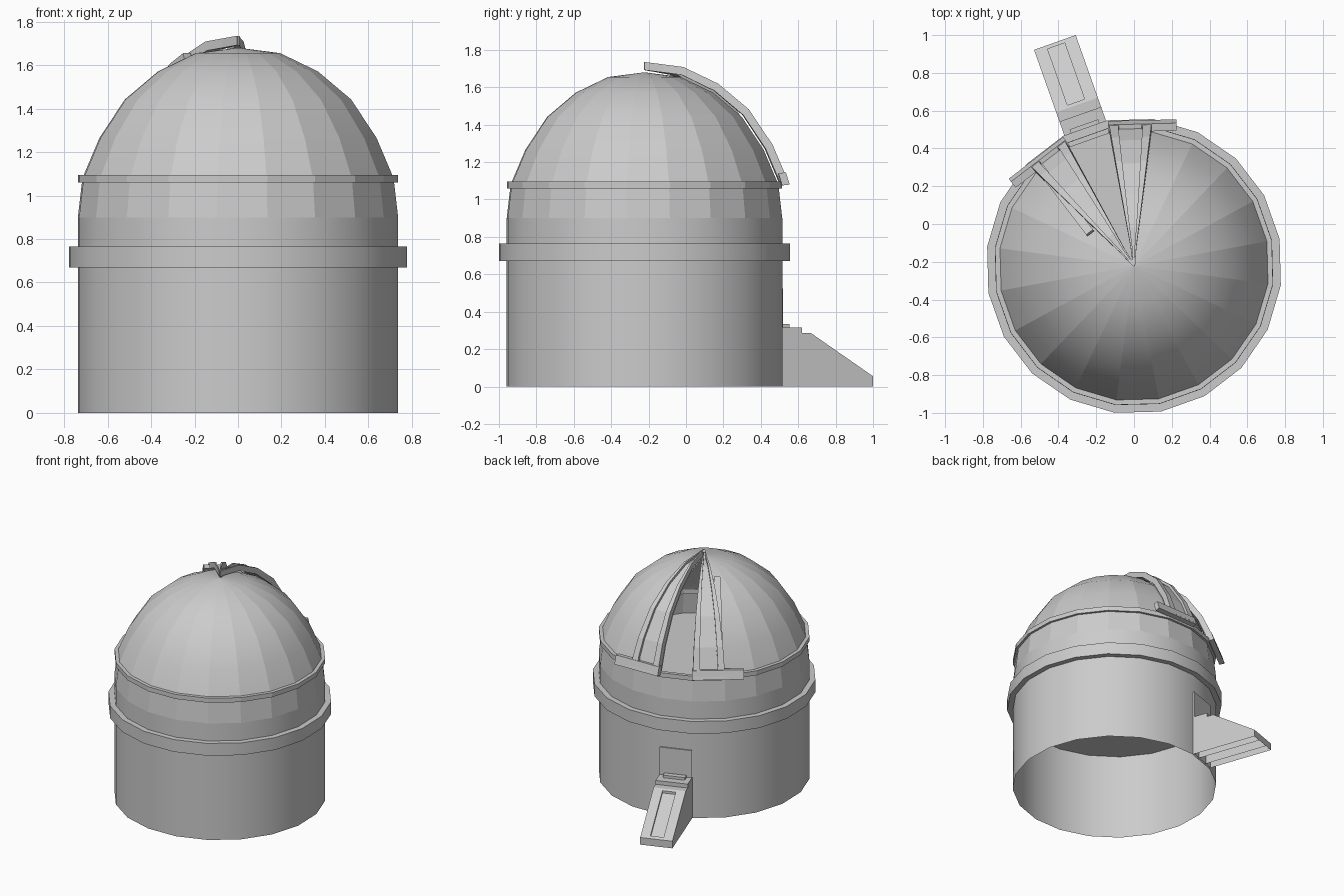
import bpy, bmesh, math
from mathutils import Matrix, Vector

if "Cube" in bpy.data.objects:
    bpy.data.objects.remove(bpy.data.objects["Cube"])

CY = -0.222                      # dome axis in y
SIDES, START = 20, 10.5          # facets and angle of first corner
COS9, TAN9 = math.cos(math.radians(9)), math.tan(math.radians(9))
DOME = [(0.722, 1.08), (0.643, 1.265), (0.525, 1.442), (0.371, 1.571), (0.196, 1.655), (0, 1.68)]

grey = bpy.data.materials.new("light_grey")
grey.diffuse_color = (0.6, 0.6, 0.6, 1)
grey.use_nodes = True
grey.node_tree.nodes["Principled BSDF"].inputs["Base Color"].default_value = grey.diffuse_color


def finish(name, bm, az=None, fix=True, open_base=False):
    bmesh.ops.remove_doubles(bm, verts=bm.verts, dist=1e-5)
    if fix:
        bmesh.ops.recalc_face_normals(bm, faces=bm.faces)
    if open_base:
        base = [f for f in bm.faces if all(v.co.z < 1e-4 for v in f.verts)]
        bmesh.ops.delete(bm, geom=base, context='FACES')
    rot = Matrix.Rotation(math.radians(az or 0), 4, 'Z')
    bm.transform(Matrix.Translation((0, CY, 0)) @ rot)
    me = bpy.data.meshes.new(name)
    bm.to_mesh(me)
    bm.free()
    me.materials.append(grey)
    ob = bpy.data.objects.new(name, me)
    bpy.context.collection.objects.link(ob)
    return ob


def revolve(name, profile, skip=()):
    """Twenty-sided lathe; skip is a list of (profile step, facet) to leave open."""
    bm = bmesh.new()
    rows = []
    for r, z in profile:
        rows.append([bm.verts.new((r * math.cos(a), r * math.sin(a), z)) for a in
                     (math.radians(START + 360 / SIDES * k) for k in range(SIDES))])
    for i in range(len(rows) - 1):
        for k in range(SIDES):
            if (i, k) not in skip:
                j = (k + 1) % SIDES
                bm.faces.new((rows[i][k], rows[i][j], rows[i + 1][j], rows[i + 1][k]))
    return finish(name, bm, fix=False)


def loft(name, sections, az, caps=True):
    """Join equal closed cross-sections and cap both ends."""
    bm = bmesh.new()
    rows = [[bm.verts.new(p) for p in s] for s in sections]
    n = len(rows[0])
    for a, b in zip(rows, rows[1:]):
        for k in range(n):
            j = (k + 1) % n
            bm.faces.new((a[k], a[j], b[j], b[k]))
    if caps:
        bm.faces.new(rows[0])
        bm.faces.new(rows[-1])
    return finish(name, bm, az, open_base=True)


def extrude(name, outline, t0, t1, az):
    """Outline in (radial, z), pulled sideways from t0 to t1."""
    return loft(name, [[(n, t, z) for n, z in outline] for t in (t0, t1)], az)


def box(name, n0, n1, t0, t1, z0, z1, az):
    return extrude(name, [(n0, z0), (n1, z0), (n1, z1), (n0, z1)], t0, t1, az)


def smooth(ob, angle=25):
    me = ob.data
    for p in me.polygons:
        p.use_smooth = True
    bm = bmesh.new()
    bm.from_mesh(me)
    for e in bm.edges:
        e.smooth = len(e.link_faces) == 2 and e.calc_face_angle(0) < math.radians(angle)
    bm.to_mesh(me)
    bm.free()


# Round wall with its top deck, lower floor, rim, lower dome band and thin ring
smooth(revolve("wall", [(0.743, 0), (0.743, 0.9), (0, 0.9)]))
revolve("lower_floor", [(0.743, 0.68), (0, 0.68)])
smooth(revolve("wall_rim", [(0.743, 0.67), (0.784, 0.67), (0.784, 0.765), (0.743, 0.765)]))
revolve("dome_band", [(0.743, 0.9), (0.722, 1.08)])
revolve("dome_ring", [(0.715, 1.06), (0.742, 1.06), (0.742, 1.095), (0.715, 1.095), (0.715, 1.06)])

# Dome with one open facet, smooth up the strips and sharp between them
dome = revolve("dome", DOME, [(i, 5) for i in range(5)])
for p in dome.data.polygons:
    p.use_smooth = True
for e in dome.data.edges:
    a, b = (dome.data.vertices[v].co for v in e.vertices)
    e.use_edge_sharp = abs(a.z - b.z) > 0.001


def on_dome(s, off):
    """Point on a facet's centre line at profile position s, lifted by off."""
    i = min(int(s), 4)
    p = Vector(DOME[i]).lerp(Vector(DOME[i + 1]), s - i)
    p.x *= COS9
    d = Vector((p.x, p.y - 0.9)).normalized()
    return p + d * off


def shutter(name, az):
    # groove width as a share of the panel, rounded at the lower end
    stations = [(0.0, 0), (0.08, 0), (0.1, 0.22), (0.16, 0.4), (0.26, 0.53), (0.38, 0.58),
                (1, 0.58), (2, 0.58), (3, 0.58), (4, 0.55), (4.5, 0.4), (5, 0)]
    secs = []
    for s, g in stations:
        low, mid, top = (on_dome(s, o) for o in (0.012, 0.036, 0.055))
        w = max(low.x * TAN9, 0.006)
        g *= w
        if g == 0:
            mid = top
        secs.append([(p.x, t, p.y) for p, t in (
            (low, -w), (top, -w), (top, -g), (mid, -g), (mid, g), (top, g), (top, w), (low, w))])
    loft(name, secs, az)


# Two shutters beside the slit, each with a foot bar reaching away from it
for side, az in ((-1, 91.5), (1, 127.5)):
    label = "left" if side > 0 else "right"
    shutter(label + "_shutter", az)
    t0, t1 = sorted((-0.118 * side, 0.245 * side))
    extrude(label + "_shutter_foot", [(0.73, 1.075), (0.77, 1.08), (0.75, 1.145), (0.71, 1.14)],
            t0, t1, az)

# Rail on the outer edge of the left shutter
rail = []
for s in (0.05, 1, 2, 3, 3.55):
    lo, hi = on_dome(s, 0.01), on_dome(s, 0.04)
    rail.append([(lo.x, 0.055, lo.y), (hi.x, 0.055, hi.y), (hi.x, 0.1, hi.y), (lo.x, 0.1, lo.y)])
loft("left_shutter_rail", rail, 127.5)

# Entrance ramp, open underneath, with a shallow slot down the middle
AZ, W = 109.5, 0.117
side_outline = [(0.73, 0), (1.255, 0), (1.255, 0.055), (0.904, 0.285), (0.73, 0.285)]
slot_outline = [(0.73, 0), (1.255, 0), (1.255, 0.055), (1.235, 0.068), (1.235, 0.05),
                (0.92, 0.257), (0.92, 0.275), (0.904, 0.285), (0.73, 0.285)]
extrude("ramp_side_a", side_outline, -W, -0.048, AZ)
extrude("ramp_side_b", side_outline, 0.048, W, AZ)
extrude("ramp_slot", slot_outline, -0.048, 0.048, AZ)

# Doorstep, small mat block and door
box("doorstep", 0.73, 0.852, -W, W, 0.285, 0.315, AZ)
box("door_mat", 0.755, 0.795, -0.08, 0.08, 0.315, 0.335, AZ)
box("door", 0.735, 0.745, -W, W, 0, 0.525, AZ)
